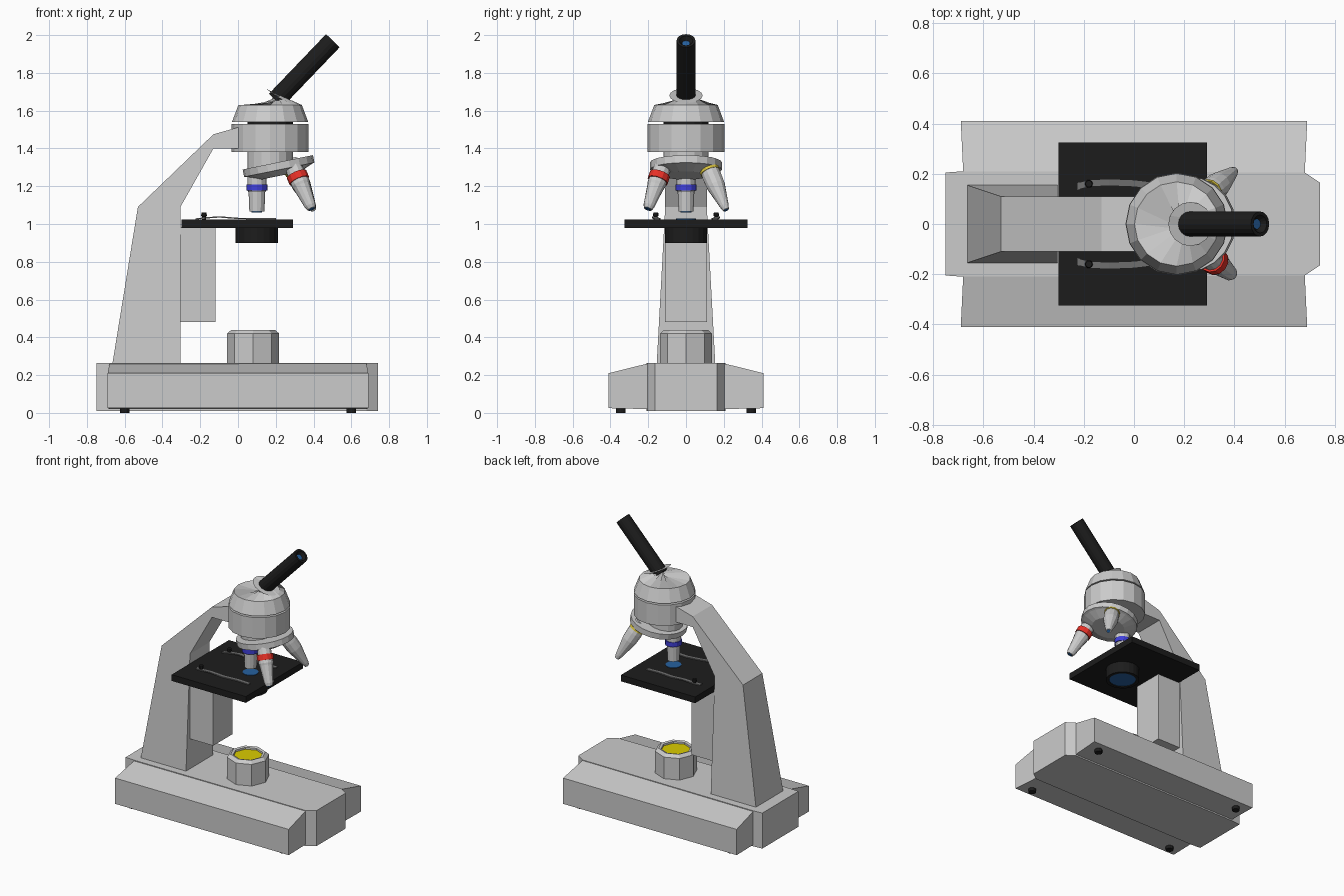
import bpy, bmesh, math
from mathutils import Vector

if "Cube" in bpy.data.objects:
    bpy.data.objects.remove(bpy.data.objects["Cube"])

def material(name, rgb):
    m = bpy.data.materials.new(name)
    m.diffuse_color = (*rgb, 1)
    m.use_nodes = True
    m.node_tree.nodes["Principled BSDF"].inputs["Base Color"].default_value = m.diffuse_color
    return m

BLACK = material("black", (0.012, 0.012, 0.012))
BLUE = material("lens_blue", (0.02, 0.12, 0.35))
YELLOW = material("lamp_yellow", (0.7, 0.6, 0.0))
RED_BAND = material("red_band", (0.8, 0.03, 0.02))
BLUE_BAND = material("blue_band", (0.05, 0.05, 0.7))
YELLOW_BAND = material("yellow_band", (0.7, 0.55, 0.05))
STEEL = material("clip_steel", (0.16, 0.16, 0.16))

def loft(name, rings, mat=None):
    """Join equal-length point rings into a closed skin with end caps."""
    bm = bmesh.new()
    vs = [[bm.verts.new(p) for p in ring] for ring in rings]
    n = len(vs[0])
    for a, b in zip(vs, vs[1:]):
        for i in range(n):
            j = (i + 1) % n
            bm.faces.new((a[i], a[j], b[j], b[i]))
    bm.faces.new(vs[0][::-1])
    bm.faces.new(vs[-1])
    bmesh.ops.recalc_face_normals(bm, faces=bm.faces)
    me = bpy.data.meshes.new(name)
    bm.to_mesh(me)
    bm.free()
    ob = bpy.data.objects.new(name, me)
    bpy.context.collection.objects.link(ob)
    if mat:
        me.materials.append(mat)
    return ob

def circle(c, r, axis=(0, 0, 1), n=16):
    q = Vector(axis).to_track_quat('Z', 'Y')
    return [Vector(c) + q @ Vector((r * math.cos(2 * math.pi * i / n),
                                    r * math.sin(2 * math.pi * i / n), 0)) for i in range(n)]

def lathe(name, profile, origin=(0, 0, 0), axis=(0, 0, 1), n=16, mat=None):
    """Profile of (radius, distance along axis)."""
    a = Vector(axis).normalized()
    if abs(a.z) > 0.999:
        dirn = a.z
        rings = [circle(Vector(origin) + Vector((0, 0, dirn * t)), r, n=n) for r, t in profile]
    else:
        rings = [circle(Vector(origin) + a * t, r, a, n) for r, t in profile]
    return loft(name, rings, mat)

def box(name, x, y, z, mat=None):
    return loft(name, [[(x[0], y[0], h), (x[1], y[0], h), (x[1], y[1], h), (x[0], y[1], h)] for h in z], mat)

# Base: chamfered central block and two sloping wings
plan = [(-0.75, -0.21), (0.68, -0.205), (0.74, -0.165), (0.74, 0.165), (0.68, 0.205), (-0.75, 0.21)]
plan = [(-0.75, -0.205), (-0.68, -0.21)] + plan[1:5] + [(-0.68, 0.21), (-0.75, 0.205)]
loft("base_block", [[(x, y, z) for x, y in plan] for z in (0.01, 0.265)])
for s, side in ((-1, "front"), (1, "back")):
    ends = []
    for d in (-1, 1):
        ends.append([(d * 0.69, s * 0.41, 0.025), (d * 0.69, s * 0.41, 0.21),
                     (d * 0.68, s * 0.2, 0.262), (d * 0.68, s * 0.2, 0.02)])
    loft(side + "_base_wing", ends)
    for x in (-0.6, 0.6):
        lathe(side + "_foot", [(0.026, 0), (0.026, 0.03)], (x, s * 0.345, 0), n=12, mat=BLACK)

# Arm: side profile with its half width at each point
arm = [(-0.665, 0.26, 0.155), (-0.305, 0.26, 0.155), (-0.305, 1.09, 0.11), (-0.13, 1.4, 0.11),
       (0.03, 1.4, 0.11), (0.03, 1.52, 0.11), (-0.13, 1.475, 0.11), (-0.53, 1.09, 0.11)]
loft("arm", [[(x, s * w, z) for x, z, w in arm] for s in (-1, 1)])
box("stage_bracket", (-0.31, -0.12), (-0.11, 0.11), (0.48, 0.985))

# Stage, condenser and their lenses
box("stage", (-0.30, 0.29), (-0.325, 0.325), (0.98, 1.025), BLACK)
lathe("condenser", [(0.112, 0.985), (0.112, 0.9), (0.09, 0.9), (0.09, 0.915)], (0.1, 0, 0), n=20, mat=BLACK)
lathe("condenser_lens", [(0.09, 0.905), (0.09, 0.915)], (0.1, 0, 0), n=20, mat=BLUE)
lathe("stage_lens", [(0.052, 1.02), (0.052, 1.028)], (0.1, 0, 0), n=20, mat=BLUE)

# Stage clips: bent strips held by small knobs
strip = [(-0.225, 0.15, 1.027), (-0.18, 0.162, 1.032), (-0.1, 0.166, 1.038),
         (0.0, 0.162, 1.03), (0.1, 0.15, 1.028), (0.2, 0.155, 1.028)]
for s in (-1, 1):
    loft("stage_clip", [[(x, s * (y - 0.014), z - 0.004), (x, s * (y + 0.014), z - 0.004),
                         (x, s * (y + 0.014), z + 0.003), (x, s * (y - 0.014), z + 0.003)]
                        for x, y, z in strip], STEEL)
    lathe("clip_knob", [(0.01, 1.02), (0.01, 1.04), (0.016, 1.042), (0.013, 1.062)],
          (-0.18, s * 0.16, 0), n=10, mat=BLACK)

# Illuminator
lathe("lamp_housing", [(0.138, 0.26), (0.138, 0.42), (0.115, 0.44), (0.098, 0.435), (0.098, 0.41)], (0.08, 0, 0), n=8)
lathe("lamp_lens", [(0.097, 0.41), (0.097, 0.422)], (0.08, 0, 0), n=8, mat=YELLOW)

# Head: drum, dark gap ring, and cap ending in a tilted collar
lathe("head_drum", [(0.204, 1.38), (0.204, 1.53)], (0.17, 0, 0))
lathe("head_gap_ring", [(0.12, 1.52), (0.12, 1.56)], (0.17, 0, 0), mat=BLACK)
collar = [(0.225 + 0.088 * math.cos(a), 0.088 * math.sin(a), 1.68 - 0.04 * math.cos(a))
          for a in (2 * math.pi * i / 16 for i in range(16))]
loft("head_cap", [circle((0.17, 0, 1.54), 0.202), circle((0.17, 0, 1.63), 0.168), collar])

# Eyepiece tube with recessed lens
eye, tilt = (0.2, 0, 1.655), (0.69, 0, 0.72)
lathe("eyepiece", [(0.05, 0), (0.05, 0.437), (0.036, 0.437), (0.022, 0.415)], eye, tilt, mat=BLACK)
lathe("eyepiece_lens", [(0.02, 0.41), (0.02, 0.418)], eye, tilt, mat=BLUE)

# Nosepiece
lathe("nosepiece_neck", [(0.12, 1.27), (0.12, 1.385)], (0.17, 0, 0))
lathe("nosepiece", [(0.11, -0.05), (0.175, -0.022), (0.19, -0.018), (0.19, 0.022)],
      (0.215, 0, 1.305), (-0.2, 0, 0.98), n=20)

# Objectives: (name, root, tip, band colour, profile as (radius, fraction of length), band radius and span)
objectives = [
    ("blue_objective", (0.1, 0, 1.28), (0.1, 0, 1.065), BLUE_BAND,
     [(0.05, 0), (0.05, 0.48), (0.044, 0.52), (0.04, 1)], 0.056, (0.33, 0.48)),
    ("red_objective", (0.285, -0.118, 1.32), (0.39, -0.202, 1.08), RED_BAND,
     [(0.045, 0), (0.05, 0.45), (0.046, 0.5), (0.03, 0.93), (0.022, 1)], 0.056, (0.24, 0.38)),
    ("yellow_objective", (0.275, 0.105, 1.33), (0.4, 0.212, 1.075), YELLOW_BAND,
     [(0.045, 0), (0.052, 0.3), (0.05, 0.5), (0.024, 0.92), (0.016, 1)], 0.054, (0.17, 0.22)),
]
for name, root, tip, band, prof, br, (b0, b1) in objectives:
    d = Vector(tip) - Vector(root)
    L = d.length
    lathe(name, [(r, t * L) for r, t in prof], root, d, n=12)
    lathe(name + "_band", [(br, b0 * L), (br, b1 * L)], root, d, n=12, mat=band)
    lathe(name + "_lens", [(prof[-1][0] * 0.7, L * 0.98), (prof[-1][0] * 0.7, L + 0.003)], root, d, n=12, mat=BLUE)
